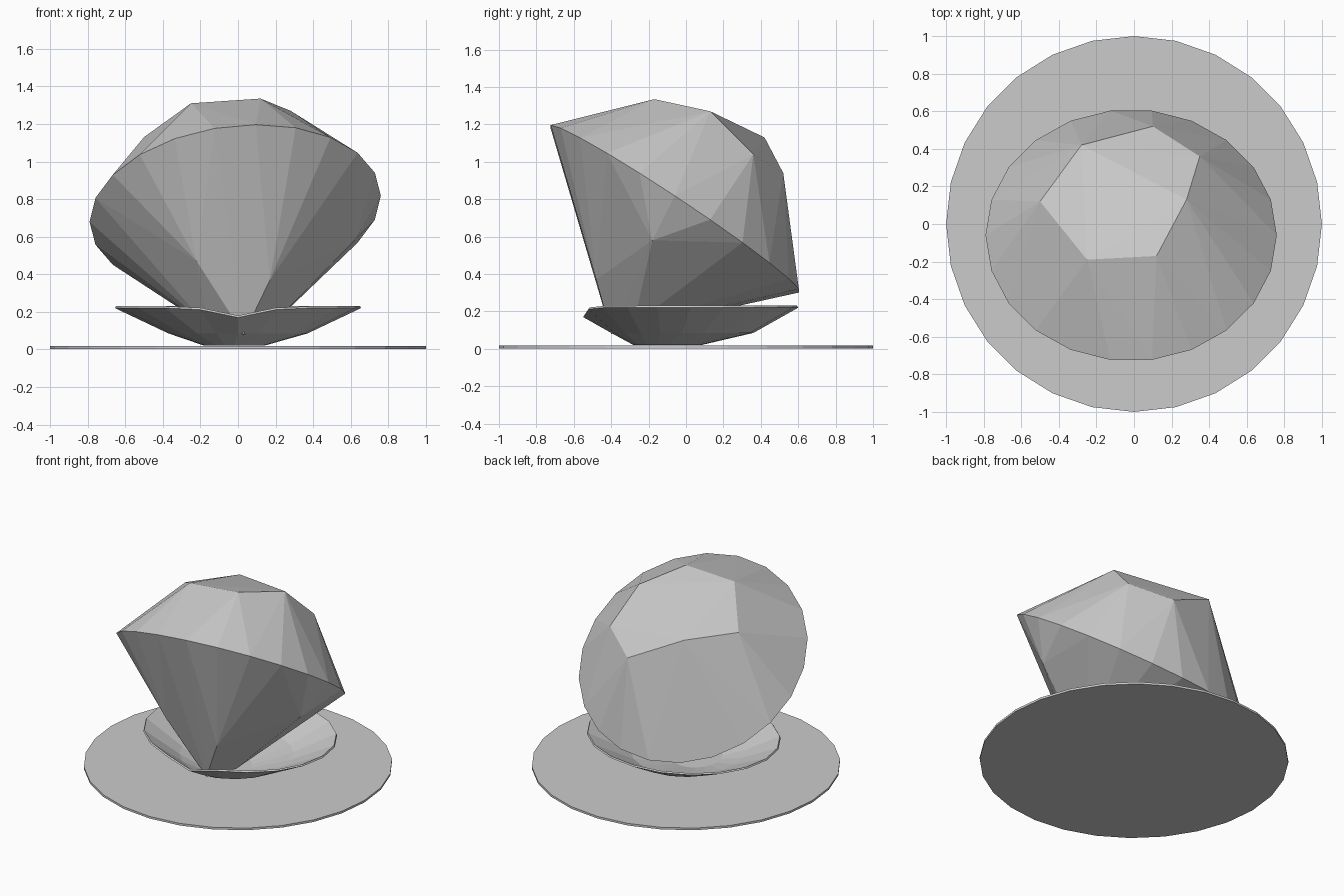
import bpy, bmesh, math
from mathutils import Vector

if "Cube" in bpy.data.objects:
    bpy.data.objects.remove(bpy.data.objects["Cube"])


def finish(name, bm):
    bmesh.ops.recalc_face_normals(bm, faces=bm.faces)
    mesh = bpy.data.meshes.new(name)
    bm.to_mesh(mesh)
    bm.free()
    obj = bpy.data.objects.new(name, mesh)
    bpy.context.collection.objects.link(obj)
    return obj


def ellipse(cx, cy, rx, ry, z, n):
    return [Vector((cx + rx * math.cos(math.tau * i / n),
                    cy + ry * math.sin(math.tau * i / n), z)) for i in range(n)]


# Thin round base plate
bm = bmesh.new()
bmesh.ops.create_cone(bm, cap_ends=True, segments=28, radius1=1, radius2=1, depth=0.015)
bmesh.ops.translate(bm, verts=bm.verts, vec=(0, 0, 0.0095))
finish("base_plate", bm)

# Shallow open dish, built from stacked rings
N = 20
bm = bmesh.new()
rings = []
for cx, cy, rx, ry, z in [(-0.02, -0.10, 0.16, 0.18, 0.02),
                          (0, -0.02, 0.37, 0.38, 0.085),
                          (0, 0.025, 0.655, 0.575, 0.22)]:
    pts = ellipse(cx, cy, rx, ry, z, N)
    if z > 0.2:  # rim dips at the front where the gem rests
        for p in pts:
            if p.y < 0:
                p.z -= 0.05 * math.exp(-(p.x / 0.15) ** 2)
    rings.append([bm.verts.new(p) for p in pts])
bm.faces.new(rings[0])
for a, b in zip(rings, rings[1:]):
    for i in range(N):
        j = (i + 1) % N
        bm.faces.new((a[i], a[j], b[j], b[i]))
dish = finish("dish", bm)
shell = dish.modifiers.new("thickness", 'SOLIDIFY')
shell.thickness = 0.012
shell.offset = -1

# Tilted cut gem: convex hull of girdle ring, crown corners and lower tip
bm = bmesh.new()
girdle = ellipse(-0.015, -0.06, 0.775, 0.67, 0, 22)
for p in girdle:
    p.z = 0.75 - 0.66 * (p.y + 0.06) + 0.09 * p.x
crown = [(0.12, -0.17, 1.335), (-0.25, -0.19, 1.31), (-0.5, 0.12, 1.13),
         (-0.28, 0.42, 1.13), (0.1, 0.52, 0.94), (0.35, 0.36, 1.04),
         (0.28, 0.13, 1.27)]
pavilion = [(0.17, -0.48, 0.37), (-0.22, -0.50, 0.47), (0.62, -0.18, 0.58),
            (0.03, -0.40, 0.08), (-0.16, -0.28, 0.12), (0.18, -0.28, 0.13)]
for p in girdle + crown + pavilion:
    bm.verts.new(p)
hull = bmesh.ops.convex_hull(bm, input=bm.verts)
loose = [v for v in bm.verts if not v.link_faces]
bmesh.ops.delete(bm, geom=loose, context='VERTS')
finish("gem", bm)
